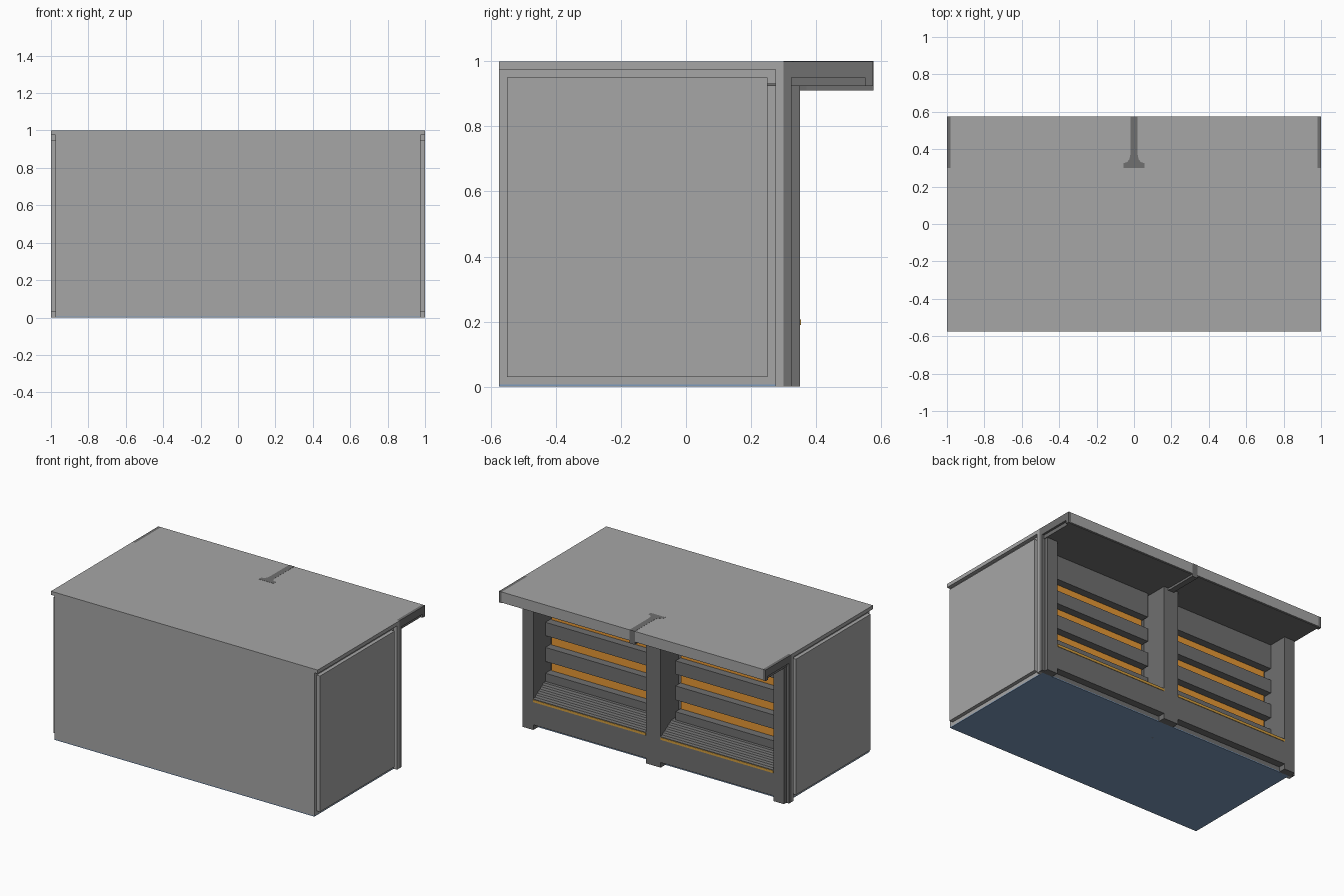
import bpy
import bmesh

if "Cube" in bpy.data.objects:
    bpy.data.objects.remove(bpy.data.objects["Cube"])


def material(name, rgb):
    m = bpy.data.materials.new(name)
    m.diffuse_color = (*rgb, 1.0)
    m.use_nodes = True
    m.node_tree.nodes["Principled BSDF"].inputs["Base Color"].default_value = m.diffuse_color
    return m


LIGHT = material("light_grey", (0.38, 0.38, 0.38))
DARK = material("dark_grey", (0.16, 0.16, 0.16))
BLUE = material("slate_blue", (0.20, 0.32, 0.50))
ORANGE = material("orange_glow", (0.90, 0.36, 0.04))
AMBER = material("amber_strip", (0.64, 0.34, 0.05))


def finish(name, bm, mat):
    bmesh.ops.recalc_face_normals(bm, faces=bm.faces)
    mesh = bpy.data.meshes.new(name)
    bm.to_mesh(mesh)
    bm.free()
    mesh.materials.append(mat)
    ob = bpy.data.objects.new(name, mesh)
    bpy.context.collection.objects.link(ob)
    return ob


def box(name, x, y, z, mat):
    """Box from (min, max) pairs on each axis."""
    bm = bmesh.new()
    bmesh.ops.create_cube(bm, size=1)
    for v in bm.verts:
        for i, (lo, hi) in enumerate((x, y, z)):
            v.co[i] = hi if v.co[i] > 0 else lo
    return finish(name, bm, mat)


def pair(name, x, y, z, mat):
    """Box on the right side and its mirror on the left."""
    box(name + "_right", x, y, z, mat)
    box(name + "_left", (-x[1], -x[0]), y, z, mat)


def prism(name, points, vec, mat):
    """Closed outline extruded along a vector."""
    bm = bmesh.new()
    face = bm.faces.new([bm.verts.new(p) for p in points])
    ext = bmesh.ops.extrude_face_region(bm, geom=[face])
    verts = [g for g in ext["geom"] if isinstance(g, bmesh.types.BMVert)]
    bmesh.ops.translate(bm, vec=vec, verts=verts)
    return finish(name, bm, mat)


# Main cabinet: body, lid, raised side panels and rear rims
box("body", (-0.975, 0.975), (-0.575, 0.13), (0.006, 0.98), LIGHT)
box("lid", (-1, 1), (-0.575, 0.30), (0.975, 1), LIGHT)
box("bottom_plate", (-0.975, 0.975), (-0.575, 0.30), (0, 0.006), BLUE)
pair("side_panel", (0.97, 1), (-0.55, 0.25), (0.03, 0.95), LIGHT)
pair("side_wall", (0.93, 0.975), (0.13, 0.275), (0.006, 0.98), LIGHT)
pair("rear_rim", (0.93, 1), (0.275, 0.30), (0, 0.98), LIGHT)

# Dark rear frame: stiles, inner cheeks, centre post
pair("stile", (0.90, 0.98), (0.30, 0.35), (0, 0.94), DARK)
pair("stile_edge", (0.97, 1), (0.30, 0.325), (0, 0.96), DARK)
pair("bay_cheek", (0.90, 0.935), (0.12, 0.31), (0.01, 0.975), DARK)
box("centre_post", (-0.055, 0.055), (0.12, 0.35), (0, 0.94), DARK)

# Sill: bottom rail with a stepped slope rising to the back of the bays
sill = [(0.12, 0.006), (0.30, 0.006), (0.30, 0.035), (0.35, 0.035), (0.35, 0.21)]
y, z = 0.35, 0.21
for _ in range(4):
    sill += [(y - 0.02, z + 0.004), (y - 0.027, z + 0.0175)]
    y, z = y - 0.027, z + 0.0175
sill.append((0.12, z))
prism("stepped_sill", [(-0.9, a, b) for a, b in sill], (1.8, 0, 0), DARK)

# Bays: back wall, slats with glowing gaps, amber strip on the rail
GAPS = (0.375, 0.55, 0.72)
EDGES = [0.25] + [g + d for g in GAPS for d in (-0.04, 0.04)] + [0.93]
box("bay_back_wall", (-0.92, 0.92), (0.12, 0.16), (0.25, 0.975), DARK)
for i, g in enumerate(GAPS):
    pair(f"glow_{i}", (0.08, 0.89), (0.16, 0.167), (g - 0.04, g + 0.04), ORANGE)
for i in range(4):
    pair(f"slat_{i}", (0.075, 0.90), (0.15, 0.22),
         (EDGES[2 * i], EDGES[2 * i + 1]), DARK)
pair("rail_strip", (0.055, 0.90), (0.345, 0.353), (0.19, 0.206), AMBER)

# Canopy: two plates with dark undersides, end caps and a flared centre rib
pair("canopy_plate", (0.02, 0.98), (0.30, 0.575), (0.93, 1), LIGHT)
pair("canopy_underside", (0.02, 0.98), (0.13, 0.57), (0.925, 0.932), DARK)
pair("canopy_end", (0.975, 0.985), (0.30, 0.574), (0.925, 0.999), DARK)
pair("canopy_end_top", (0.98, 1), (0.30, 0.575), (0.95, 1), DARK)
pair("canopy_end_lip", (0.98, 1), (0.55, 0.575), (0.925, 0.955), DARK)
half = [(0.055, 0.30), (0.055, 0.325), (0.035, 0.332), (0.024, 0.348),
        (0.02, 0.37), (0.02, 0.576)]
outline = half + [(-a, b) for a, b in reversed(half)]
prism("canopy_rib", [(a, b, 0.91) for a, b in outline], (0, 0, 0.091), DARK)
